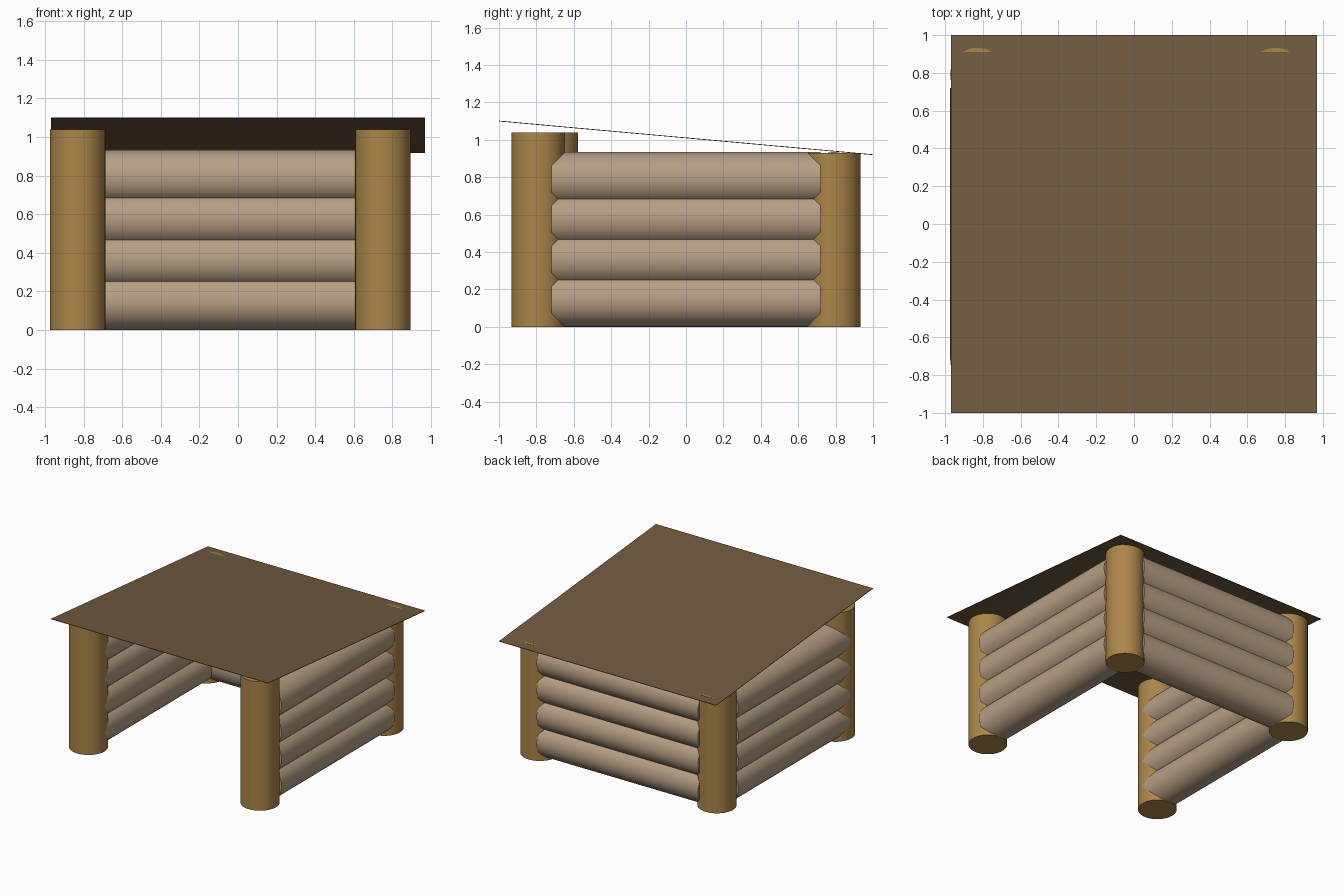
import bpy
import bmesh
from math import pi

cube = bpy.data.objects.get("Cube")
if cube:
    bpy.data.objects.remove(cube, do_unlink=True)


def material(name, rgb):
    m = bpy.data.materials.new(name)
    m.use_nodes = True
    color = (*rgb, 1.0)
    m.diffuse_color = color
    m.node_tree.nodes["Principled BSDF"].inputs["Base Color"].default_value = color
    return m


post_wood = material("golden post wood", (0.41, 0.235, 0.066))
log_wood = material("pale log wood", (0.47, 0.345, 0.235))
roof_wood = material("dark roof brown", (0.165, 0.105, 0.050))

RADIUS = 0.143
LEFT, RIGHT, BACK = 0.75, -0.83, 0.79
MID = (LEFT + RIGHT) / 2
LOG_LENGTH = 1.44


def round_timber(name, center, length, mat, rotation=(0, 0, 0)):
    bpy.ops.mesh.primitive_cylinder_add(vertices=48, radius=RADIUS, depth=length,
                                        location=center, rotation=rotation)
    obj = bpy.context.object
    obj.name = name
    obj.data.materials.append(mat)
    bpy.ops.object.shade_smooth_by_angle()
    return obj


# Corner posts: tall at the front, lower at the back
for name, x, y, height in (
    ("front_left_post", LEFT, -0.79, 1.04),
    ("front_right_post", RIGHT, -0.72, 1.04),
    ("back_left_post", LEFT, BACK, 0.93),
    ("back_right_post", RIGHT, BACK, 0.93),
):
    round_timber(name, (x, y, height / 2), height, post_wood)

# Three walls of four stacked logs, overlapping slightly
for i in range(4):
    z = RADIUS + i * 0.216
    n = i + 1
    round_timber(f"left_wall_log_{n}", (LEFT, 0, z), LOG_LENGTH, log_wood, (pi / 2, 0, 0))
    round_timber(f"right_wall_log_{n}", (RIGHT, 0, z), LOG_LENGTH, log_wood, (pi / 2, 0, 0))
    round_timber(f"back_wall_log_{n}", (MID, BACK, z), LOG_LENGTH, log_wood, (0, pi / 2, 0))

# Thin roof sheet sloping down to the back
bm = bmesh.new()
bmesh.ops.create_cube(bm, size=2)
for v in bm.verts:
    v.co.x *= 0.968
    v.co.z = 1.01 - 0.09 * v.co.y + 0.002 * v.co.z
mesh = bpy.data.meshes.new("roof")
bm.to_mesh(mesh)
bm.free()
mesh.materials.append(roof_wood)
roof = bpy.data.objects.new("roof", mesh)
bpy.context.collection.objects.link(roof)
